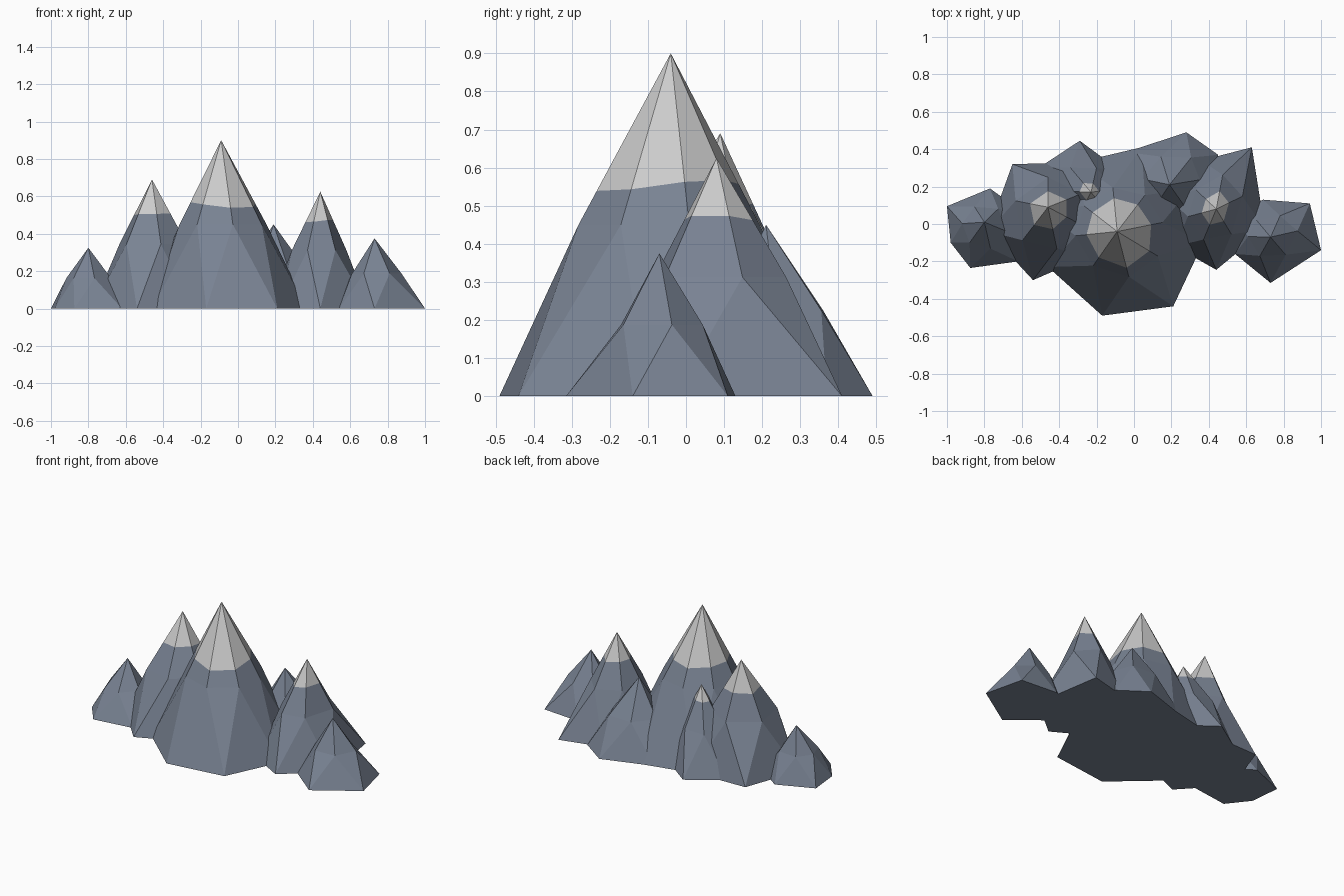
import bpy, random
from mathutils import Vector

if "Cube" in bpy.data.objects:
    bpy.data.objects.remove(bpy.data.objects["Cube"])

random.seed(4)


def material(name, rgb):
    m = bpy.data.materials.new(name)
    m.diffuse_color = (*rgb, 1)
    m.use_nodes = True
    m.node_tree.nodes["Principled BSDF"].inputs["Base Color"].default_value = m.diffuse_color
    return m


ROCK = material("rock", (0.19, 0.225, 0.29))
SNOW = material("snow", (0.85, 0.86, 0.88))


def mesh_object(name, verts, faces, mat):
    me = bpy.data.meshes.new(name)
    me.from_pydata(verts, [], faces)
    me.update()
    me.materials.append(mat)
    ob = bpy.data.objects.new(name, me)
    bpy.context.collection.objects.link(ob)


def peak(name, apex, base, bulge=0.6, snow=0.0):
    """Faceted peak: base ring, half-step mid ring, optional snow ring, apex.
    base runs anticlockwise; snow is the snow depth as a share of the upper half."""
    n = len(base)
    top = Vector(apex)
    foot = [Vector((x, y, 0)) for x, y in base]
    centre = Vector((top.x, top.y, 0))
    mid = []
    for i in range(n):
        m = centre + ((foot[i] + foot[(i + 1) % n]) / 2 - centre) * bulge
        m.z = top.z * 0.5
        mid.append(m)
    verts = foot + mid
    faces = [list(range(n))[::-1]]
    for i in range(n):
        j = (i + 1) % n
        faces += [(i, j, n + i), (n + i, j, n + j)]
    if snow:
        ring = [top.lerp(m, snow * random.uniform(0.95, 1.05)) for m in mid]
        verts += ring
        faces += [(n + i, n + (i + 1) % n, 2 * n + (i + 1) % n, 2 * n + i) for i in range(n)]
        mesh_object(name + "_snow_cap", ring + [top],
                    [(i, (i + 1) % n, n) for i in range(n)], SNOW)
    else:
        verts.append(top)
        faces += [(n + i, n + (i + 1) % n, 2 * n) for i in range(n)]
    mesh_object(name, verts, faces, ROCK)


# Tall snowy peaks
peak("main_peak", (-0.09, -0.04, 0.90),
     [(0.37, -0.10), (0.30, 0.19), (0.04, 0.41), (-0.30, 0.33),
      (-0.50, 0.07), (-0.46, -0.23), (-0.17, -0.49), (0.21, -0.44)], 0.57, 0.77)
peak("left_peak", (-0.46, 0.09, 0.69),
     [(-0.13, 0.06), (-0.27, 0.33), (-0.65, 0.32), (-0.78, -0.04),
      (-0.54, -0.30), (-0.24, -0.17)], 0.68, 0.55)
peak("right_peak", (0.44, 0.08, 0.625),
     [(0.70, -0.03), (0.63, 0.41), (0.36, 0.34), (0.17, 0.15),
      (0.22, -0.12), (0.44, -0.245)], 0.62, 0.5)
peak("back_left_peak", (-0.23, 0.17, 0.50),
     [(0.00, 0.10), (-0.08, 0.29), (-0.29, 0.445), (-0.51, 0.30),
      (-0.45, 0.06), (-0.20, -0.08)], 0.65, 0.36)

# Bare peaks
peak("back_right_peak", (0.19, 0.21, 0.45),
     [(0.42, 0.13), (0.45, 0.37), (0.28, 0.49), (-0.04, 0.385),
      (-0.03, 0.13), (0.19, -0.04)], 0.66)
peak("far_left_foothill", (-0.80, 0.01, 0.325),
     [(-0.59, 0.06), (-0.77, 0.19), (-1.0, 0.095), (-0.98, -0.10),
      (-0.875, -0.235), (-0.62, -0.20)], 0.62)
peak("far_right_foothill", (0.73, -0.07, 0.375),
     [(1.0, -0.14), (0.94, 0.11), (0.69, 0.13), (0.52, 0.03),
      (0.54, -0.16), (0.73, -0.315)], 0.6)
